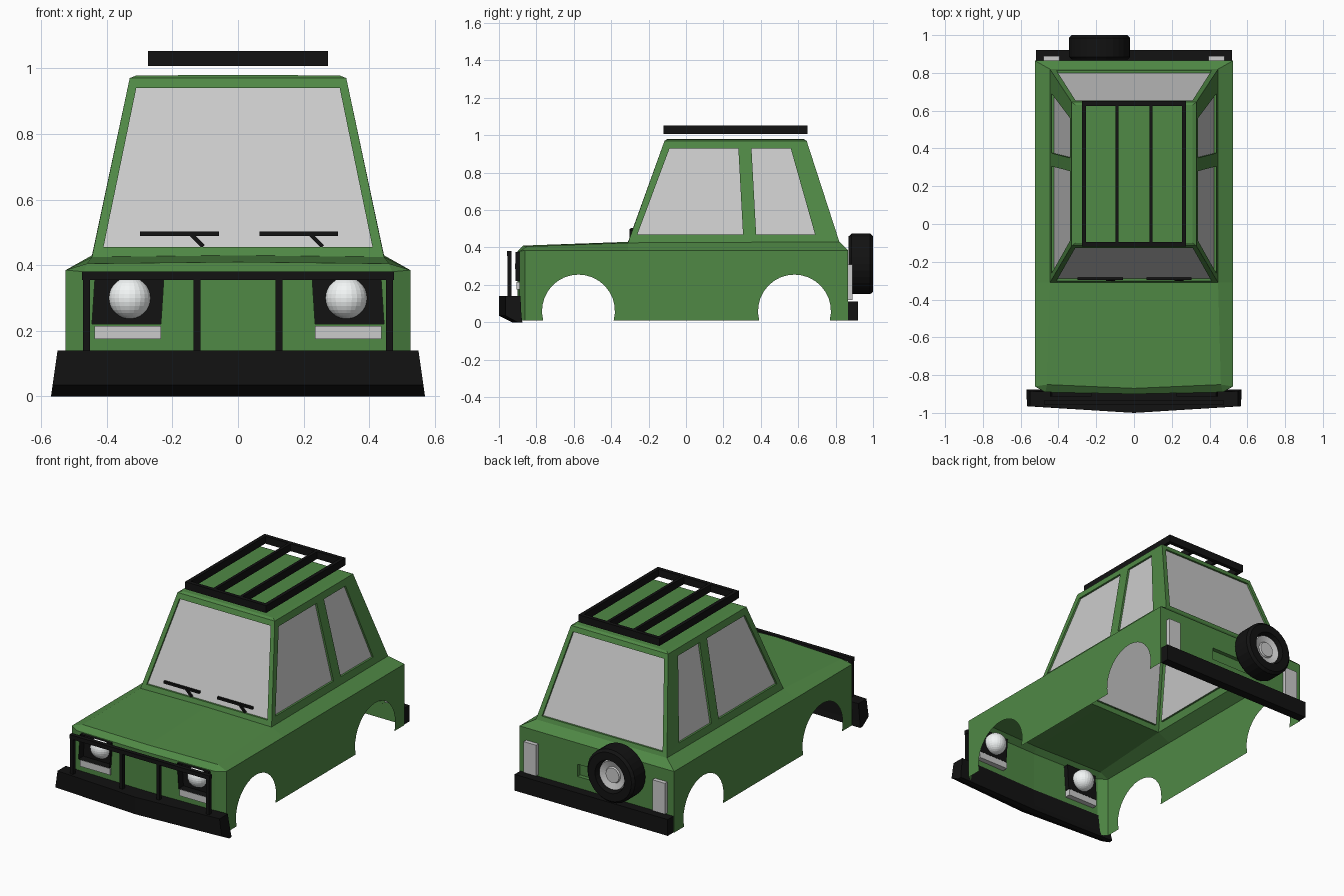
import bpy, bmesh
from math import sin, cos, pi, asin
from mathutils import Vector, Matrix

if "Cube" in bpy.data.objects:
    bpy.data.objects.remove(bpy.data.objects["Cube"])


def material(name, rgb):
    m = bpy.data.materials.new(name)
    m.diffuse_color = (*rgb, 1)
    m.use_nodes = True
    m.node_tree.nodes["Principled BSDF"].inputs["Base Color"].default_value = m.diffuse_color
    return m


GREEN = material("green_paint", (0.08, 0.25, 0.06))
BLACK = material("black_trim", (0.006, 0.006, 0.006))
WHITE = material("lamp_white", (0.9, 0.93, 0.93))


def finish(name, bm, mat=None, mirror=False):
    bmesh.ops.remove_doubles(bm, verts=bm.verts, dist=1e-5)
    bmesh.ops.recalc_face_normals(bm, faces=bm.faces)
    me = bpy.data.meshes.new(name)
    bm.to_mesh(me)
    bm.free()
    ob = bpy.data.objects.new(name, me)
    bpy.context.collection.objects.link(ob)
    if mat:
        me.materials.append(mat)
    if mirror:
        ob.modifiers.new("mirror", 'MIRROR').merge_threshold = 1e-4
    return ob


def face(bm, pts):
    if max(abs(p[0]) for p in pts) > 1e-6:      # nothing on the mirror plane
        bm.faces.new([bm.verts.new(p) for p in pts])


def ring(bm, a, b):
    for i in range(4):
        j = (i + 1) % 4
        face(bm, [a[i], a[j], b[j], b[i]])


def shift(pts, d):
    return [tuple(Vector(p) + Vector(d)) for p in pts]


def boxes(name, spans, mat=None, mirror=False):
    bm = bmesh.new()
    for x0, x1, y0, y1, z0, z1 in spans:
        m = Matrix.Translation(((x0+x1)/2, (y0+y1)/2, (z0+z1)/2)) @ Matrix.Diagonal((x1-x0, y1-y0, z1-z0, 1))
        bmesh.ops.create_cube(bm, size=1, matrix=m)
    return finish(name, bm, mat, mirror)


def lathe_y(name, profile, cx, cz, mat=None, n=28):
    bm = bmesh.new()
    for (r0, y0), (r1, y1) in zip(profile, profile[1:]):
        for i in range(n):
            a, b = 2*pi*i/n, 2*pi*(i+1)/n
            pts = [(cx+r*cos(t), y, cz+r*sin(t)) for r, y, t in
                   ((r0, y0, a), (r0, y0, b), (r1, y1, b), (r1, y1, a))]
            if r0 == 0:
                pts = pts[1:]
            elif r1 == 0:
                pts = pts[:3]
            face(bm, pts)
    return finish(name, bm, mat)


# Right half of the body shell, mirrored; open underneath
body, glass = bmesh.new(), bmesh.new()


def window(outer, inner, recess):
    ring(body, outer, inner)
    deep = shift(inner, recess)
    ring(body, inner, deep)
    face(glass, deep)


# Side panel with wheel arches
W, SH = 0.525, 0.385
outline = [(-0.86, 0.01)]
s = asin(0.05/0.195)
for c in (-0.575, 0.58):
    for i in range(19):
        t = pi + s - (pi + 2*s)*i/18
        outline.append((c + 0.195*cos(t), 0.06 + 0.195*sin(t)))
outline += [(0.865, 0.01), (0.865, SH), (-0.31, SH), (-0.86, SH)]
face(body, [(W, y, z) for y, z in outline])

# Nose, bonnet and shoulders
n0, n1 = (0, -0.9, 0.38), (0.47, -0.89, 0.38)
h0, h1 = (0, -0.87, 0.41), (0.46, -0.85, 0.405)
c0, c1 = (0, -0.31, 0.43), (0.445, -0.31, 0.425)
r0, r1 = (0, 0.82, 0.43), (0.445, 0.82, 0.43)
fs, ms, bs = (W, -0.86, SH), (W, -0.31, SH), (W, 0.865, SH)
for f in ([(W, -0.86, 0.01), fs, n1, (0.47, -0.89, 0.01)], [n0, n1, h1, h0],
          [n1, fs, h1], [h0, h1, c1, c0], [h1, fs, ms, c1],
          [c1, ms, bs, r1], [r0, r1, bs, (0, 0.865, SH)]):
    face(body, f)
lamp = [(x, -0.9 + 0.01*x/0.47, z) for x, z in
        ((0.235, 0.22), (0.445, 0.22), (0.435, 0.375), (0.225, 0.375))]
ring(body, [(0, -0.9, 0.01), (0.47, -0.89, 0.01), n1, n0], lamp)

# Tail panel with plate recess
ring(body, [(0, 0.865, 0.01), (W, 0.865, 0.01), bs, (0, 0.865, SH)],
     [(x, 0.865, z) for x, z in ((0, 0.18), (0.13, 0.18), (0.13, 0.255), (0, 0.255))])
slot = [(x, 0.865, z) for x, z in ((0, 0.18), (0.13, 0.18), (0.13, 0.255), (0, 0.255))]
pocket = shift(slot, (0, -0.025, 0))
ring(body, slot, pocket)
face(body, pocket)

# Cabin: windscreen, rear window, two side windows, roof
tf0, tf1 = (0, -0.115, 0.97), (0.33, -0.115, 0.97)
tr0, tr1 = (0, 0.645, 0.97), (0.33, 0.645, 0.97)


def pane(y_at):
    return [(x, y_at(z), z) for x, z in ((0, 0.455), (0.41, 0.455), (0.31, 0.94), (0, 0.94))]


def side(y, z):
    return (0.445 - 0.115*(z - 0.427)/0.543, y, z)


window([c0, c1, tf1, tf0], pane(lambda z: -0.31 + 0.195*(z-0.43)/0.54), (0, 0.012, 0))
window([r0, r1, tr1, tr0], pane(lambda z: 0.82 - 0.175*(z-0.43)/0.54), (0, -0.012, 0))
pb, pt = side(0.342, 0.427), side(0.313, 0.97)
window([c1, pb, pt, tf1], [side(*p) for p in
       ((-0.26, 0.47), (0.305, 0.47), (0.28, 0.93), (-0.088, 0.93))], (-0.012, 0, 0))
window([pb, r1, tr1, pt], [side(*p) for p in
       ((0.375, 0.47), (0.69, 0.47), (0.56, 0.93), (0.35, 0.93))], (-0.012, 0, 0))
roof = [(0, -0.1, 0.98), (0.31, -0.1, 0.978), (0.31, 0.63, 0.978), (0, 0.63, 0.98)]
ring(body, [tf0, tf1, tr1, tr0], roof)
face(body, roof)
finish("body_shell", body, GREEN, True)
finish("window_glass", glass, None, True)

# Headlights in recessed surrounds, with marker lamps beneath
bm = bmesh.new()
front = [(x, -0.912, z) for x, _, z in lamp]
back = [(x, -0.865, z) for x, _, z in lamp]
ring(bm, front, back)
face(bm, back)
finish("headlight_surround", bm, BLACK, True)
bm = bmesh.new()
bmesh.ops.create_uvsphere(bm, u_segments=24, v_segments=16, radius=0.065,
                          matrix=Matrix.Translation((0.33, -0.85, 0.3)))
finish("headlight", bm, WHITE, True)
boxes("marker_lamp", [(0.235, 0.438, -0.905, -0.86, 0.175, 0.215)], None, True)
boxes("tail_lamp", [(0.395, 0.48, 0.855, 0.89, 0.12, 0.31)], None, True)

# Front bumper, right half lofted from three plan sections
bm = bmesh.new()
secs = []
for z, w, yc, ye, yb in ((0.14, 0.55, -1.0, -0.965, -0.885),
                         (0.035, 0.565, -1.0, -0.965, -0.88),
                         (0.0, 0.57, -0.93, -0.9, -0.875)):
    secs.append([(0, yc, z), (w, ye, z), (w, yb, z), (0, yb-0.015, z)])
for a, b in zip(secs, secs[1:]):
    ring(bm, a, b)
face(bm, secs[0])
face(bm, secs[-1])
finish("front_bumper", bm, BLACK, True)
boxes("rear_bumper", [(-0.52, 0.52, 0.865, 0.92, 0.01, 0.11)], BLACK)

# Grille guard and roof rack
boxes("grille_guard", [(-0.475, 0.475, -0.957, -0.932, 0.355, 0.38)] +
      [(x-0.011, x+0.011, -0.955, -0.934, 0.1, 0.36) for x in (-0.462, -0.125, 0.125, 0.462)], BLACK)
boxes("roof_rack", [(x-w, x+w, -0.12, 0.65, 1.007, 1.052) for x, w in
                    ((-0.264, 0.011), (-0.09, 0.009), (0.09, 0.009), (0.264, 0.011))] +
      [(-0.275, 0.275, y-0.012, y+0.012, 1.007, 1.052) for y in (-0.108, 0.638)], BLACK)

# Windscreen wipers
bm = bmesh.new()
for dx in (0, 0.363):
    bmesh.ops.create_cube(bm, size=1, matrix=Matrix.Translation((-0.178+dx, -0.29, 0.496))
                          @ Matrix.Diagonal((0.24, 0.014, 0.014, 1)))
    bmesh.ops.create_cube(bm, size=1, matrix=Matrix.Translation((-0.125+dx, -0.295, 0.476))
                          @ Matrix.Rotation(pi/4, 4, 'Y') @ Matrix.Diagonal((0.055, 0.012, 0.012, 1)))
finish("wipers", bm, BLACK)

# Spare wheel
lathe_y("spare_tyre", [(0, 0.87), (0.148, 0.87), (0.162, 0.885), (0.162, 0.985), (0.148, 1.0),
                       (0.1, 1.0), (0.09, 0.955), (0, 0.955)], -0.182, 0.312, BLACK)
lathe_y("spare_hub", [(0.092, 0.957), (0.086, 0.978), (0.05, 0.966), (0.045, 0.975), (0, 0.975)],
        -0.182, 0.312)
